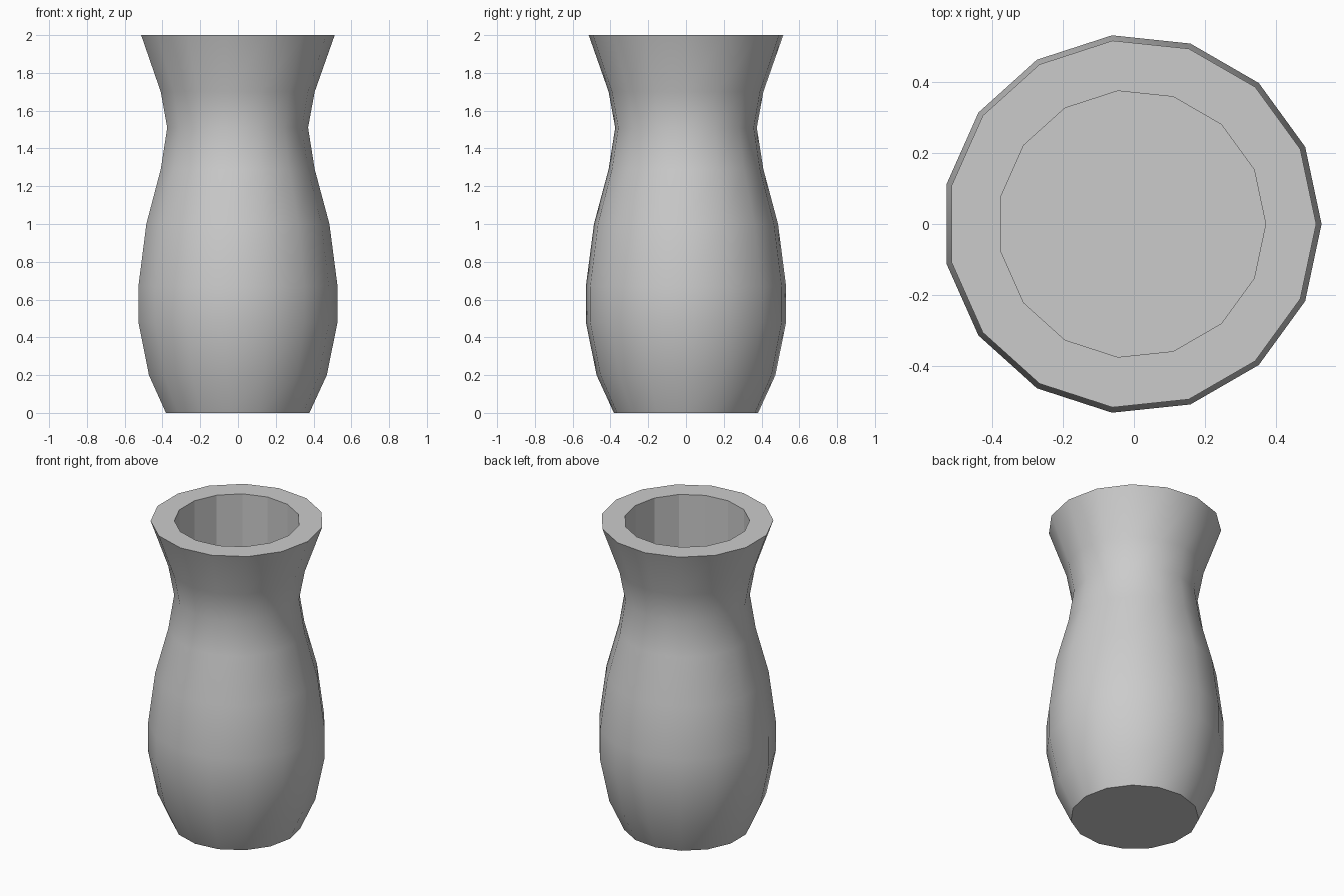
import bpy, bmesh, math

if "Cube" in bpy.data.objects:
    bpy.data.objects.remove(bpy.data.objects["Cube"])

SIDES = 15
CX = -0.006  # odd-sided ring shifted so its bounds are centred

# Outer profile (radius, height) from base to rim
outer = [(0.384, 0), (0.476, 0.2), (0.533, 0.48), (0.533, 0.67), (0.49, 1.0),
         (0.412, 1.29), (0.377, 1.51), (0.412, 1.7), (0.518, 2.0)]
# Straight bore from the flat rim to the inner floor
bore = [(0.376, 2.0), (0.376, 0.12)]

bm = bmesh.new()


def ring(r, z):
    return [bm.verts.new((CX + r * math.cos(math.tau * i / SIDES),
                          r * math.sin(math.tau * i / SIDES), z))
            for i in range(SIDES)]


rings = [ring(r, z) for r, z in outer + bore]
for k, (a, b) in enumerate(zip(rings, rings[1:])):
    for i in range(SIDES):
        j = (i + 1) % SIDES
        face = bm.faces.new((a[i], a[j], b[j], b[i]))
        face.smooth = k < len(outer) - 1  # smooth body, faceted bore
bm.faces.new(rings[0][::-1])  # base
bm.faces.new(rings[-1])       # inner floor

# Keep the base and rim edges crisp
for e in bm.edges:
    if len(e.link_faces) == 2 and e.link_faces[0].smooth != e.link_faces[1].smooth:
        e.smooth = False

mesh = bpy.data.meshes.new("vase")
bm.to_mesh(mesh)
bm.free()
vase = bpy.data.objects.new("vase", mesh)
bpy.context.collection.objects.link(vase)
